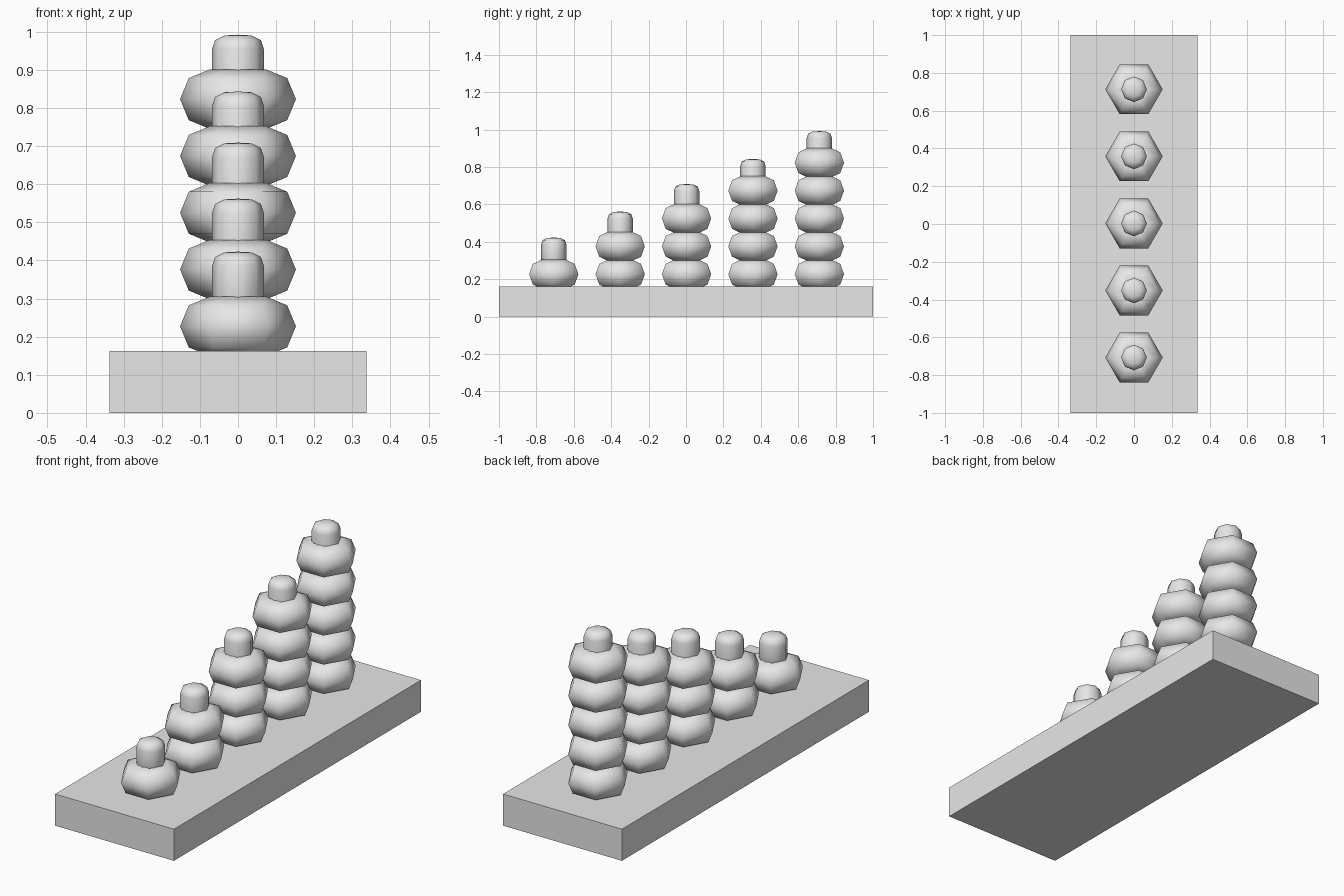
import bpy
import bmesh
from math import cos, sin, tau

cube = bpy.data.objects.get("Cube")
if cube:
    bpy.data.objects.remove(cube, do_unlink=True)

grey = bpy.data.materials.new("light grey")
grey.use_nodes = True
grey.diffuse_color = (0.8, 0.8, 0.8, 1)
grey.node_tree.nodes["Principled BSDF"].inputs["Base Color"].default_value = (0.8, 0.8, 0.8, 1)

BASE_TOP = 0.162
BEAD_STEP = 0.149
FIRST_BEAD = 0.227


def make_peg(name, y, top):
    """Eight-sided peg with a rounded top."""
    profile = [(0.068, BASE_TOP - 0.01), (0.068, top - 0.038),
               (0.06, top - 0.014), (0.036, top - 0.002)]
    bm = bmesh.new()
    rings = [[bm.verts.new((r * cos(tau * i / 8), r * sin(tau * i / 8), z))
              for i in range(8)] for r, z in profile]
    for low, high in zip(rings, rings[1:]):
        for i in range(8):
            j = (i + 1) % 8
            bm.faces.new((low[i], low[j], high[j], high[i]))
    bm.faces.new(rings[0][::-1])
    tip = bm.verts.new((0, 0, top))
    for i in range(8):
        bm.faces.new((rings[-1][i], rings[-1][(i + 1) % 8], tip))
    for face in bm.faces:
        face.smooth = True
    mesh = bpy.data.meshes.new(name)
    bm.to_mesh(mesh)
    bm.free()
    mesh.materials.append(grey)
    peg = bpy.data.objects.new(name, mesh)
    peg.location.y = y
    bpy.context.collection.objects.link(peg)


# Base board
bpy.ops.mesh.primitive_cube_add(size=1, location=(0, 0, BASE_TOP / 2))
board = bpy.context.object
board.name = "base_board"
board.scale = (0.674, 2, BASE_TOP)
board.data.materials.append(grey)

# Pegs, each carrying one more bead than the peg before it
peg_tops = (0.423, 0.562, 0.709, 0.843, 0.992)
for count, top in enumerate(peg_tops, start=1):
    y = (count - 3) * 0.355 + 0.003
    make_peg(f"peg_{count}", y, top)
    for level in range(count):
        bpy.ops.mesh.primitive_torus_add(
            major_segments=6, minor_segments=8,
            major_radius=0.074, minor_radius=0.078,
            location=(0, y, FIRST_BEAD + level * BEAD_STEP))
        bead = bpy.context.object
        bead.name = f"bead_{count}_{level + 1}"
        bead.data.materials.append(grey)
        bpy.ops.object.shade_smooth()
